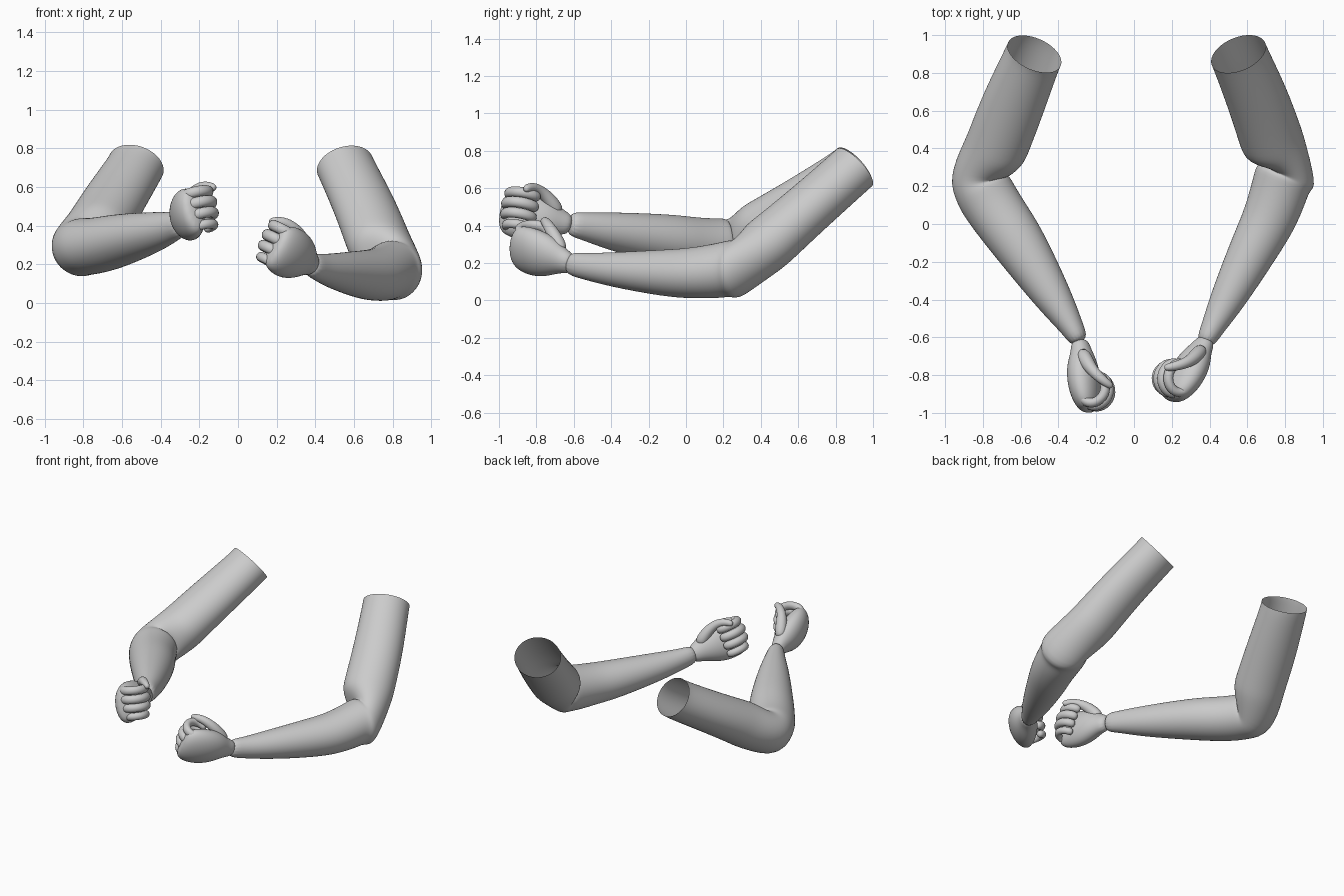
import bpy, bmesh, math
from mathutils import Vector, Matrix

cube = bpy.data.objects.get("Cube")
if cube:
    bpy.data.objects.remove(cube)

skin = bpy.data.materials.new("plain_grey")
skin.use_nodes = True
GREY = (0.6, 0.6, 0.6, 1)
skin.diffuse_color = GREY
skin.node_tree.nodes["Principled BSDF"].inputs["Base Color"].default_value = GREY


def tube(name, stations, ref, place=Matrix(), sides=12, open_start=False):
    """Loft rings (centre, side radius, ref radius, optional facing) along a path."""
    ref = Vector(ref)
    points = [Vector(s[0]) for s in stations]
    bm = bmesh.new()
    rings = []
    for i, (p, (_, ra, rb, *facing)) in enumerate(zip(points, stations)):
        before = (p - points[i - 1]).normalized() if i else Vector()
        after = (points[i + 1] - p).normalized() if i + 1 < len(points) else Vector()
        tangent = (Vector(facing[0]) if facing else before + after).normalized()
        side = tangent.cross(ref).normalized()
        up = side.cross(tangent)
        ring = []
        for k in range(sides):
            a = math.tau * k / sides
            ring.append(bm.verts.new(place @ (p + side * ra * math.cos(a) + up * rb * math.sin(a))))
        rings.append(ring)
    for r, s in zip(rings, rings[1:]):
        for k in range(sides):
            n = (k + 1) % sides
            bm.faces.new((r[k], r[n], s[n], s[k]))
    bm.faces.new(rings[-1])
    if not open_start:
        bm.faces.new(rings[0])
    bmesh.ops.recalc_face_normals(bm, faces=bm.faces)
    for f in bm.faces:
        f.smooth = True
    mesh = bpy.data.meshes.new(name)
    bm.to_mesh(mesh)
    bm.free()
    mesh.materials.append(skin)
    ob = bpy.data.objects.new(name, mesh)
    bpy.context.collection.objects.link(ob)
    sub = ob.modifiers.new("smooth", 'SUBSURF')
    sub.levels = sub.render_levels = 2
    return ob


def hand(side, wrist, forward, thumbward, mirror):
    """Fist in local axes: forward, towards the thumb, back of the hand."""
    f = Vector(forward).normalized()
    t = Vector(thumbward)
    t = (t - f * t.dot(f)).normalized()
    b = f.cross(t) * mirror
    place = Matrix.Translation(wrist) @ Matrix((f, t, b)).transposed().to_4x4()

    # palm and back of the hand
    tube(side + "_palm", [
        ((-0.03, 0, 0), .046, .056), ((0.03, 0, 0), .055, .068),
        ((0.10, .005, .005), .083, .112), ((0.18, 0, .015), .09, .138),
        ((0.26, -.005, .018), .084, .142), ((0.325, -.01, .012), .068, .128),
        ((0.355, -.01, .0), .04, .09)], (0, 1, 0), place)

    # curled fingers, index first
    for i, (name, size) in enumerate(zip(("index", "middle", "ring", "little"), (1, 1.04, 1, .88))):
        y = .085 - .058 * i
        r = .031 * size
        path = [(.25, .03), (.315, .025), (.35, -.02), (.335, -.08), (.285, -.115), (.22, -.108), (.19, -.065)]
        tube(f"{side}_{name}_finger",
             [((.2 + (x - .2) * size, y, z * size), r, r) for x, z in path],
             (0, 1, 0), place, 8)

    # thumb folded over the index finger
    tube(side + "_thumb", [
        ((.05, .04, -.01), .045, .04), ((.11, .09, -.035), .043, .043),
        ((.17, .122, -.06), .035, .035), ((.225, .13, -.095), .03, .03),
        ((.265, .112, -.13), .026, .025), ((.285, .09, -.15), .018, .016)], (0, 0, 1), place, 8)


# bare arms, open at the shoulder and folded at the inner elbow
LEFT_UPPER, LEFT_FORE = (.29, -.72, -.62), (-.44, -.89, .03)
tube("left_arm", [
    ((.553, .90, .71), .157, .139), ((.568, .865, .678), .157, .139),
    ((.66, .65, .488), .168, .142), ((.72, .47, .33), .172, .152),
    ((.742, .41, .28), .172, .156, LEFT_UPPER), ((.828, .262, .155), .16, .158),
    ((.79, .25, .175), .16, .156, LEFT_FORE), ((.77, .18, .16), .158, .152, LEFT_FORE),
    ((.72, .03, .145), .146, .138), ((.65, -.10, .145), .135, .13),
    ((.495, -.40, .165), .098, .094), ((.41, -.56, .185), .06, .068),
    ((.37, -.64, .20), .05, .062)], (0, 0, 1), sides=16, open_start=True)

RIGHT_UPPER, RIGHT_FORE = (-.33, -.79, -.52), (.52, -.845, .13)
tube("right_arm", [
    ((-.527, .90, .712), .156, .138), ((-.543, .865, .682), .156, .138),
    ((-.642, .63, .53), .172, .142), ((-.715, .44, .41), .172, .152),
    ((-.74, .38, .37), .172, .158, RIGHT_UPPER), ((-.832, .242, .275), .158, .153),
    ((-.80, .185, .293), .16, .153, RIGHT_FORE), ((-.765, .12, .292), .16, .15, RIGHT_FORE),
    ((-.69, .01, .305), .154, .146), ((-.61, -.10, .325), .148, .14),
    ((-.42, -.40, .37), .103, .105), ((-.32, -.56, .40), .06, .072),
    ((-.285, -.63, .41), .05, .065)], (0, 0, 1), sides=16, open_start=True)

# fists
hand("left", (.375, -.63, .20), (-.51, -.76, .29), (.45, .08, .78), -1)
hand("right", (-.285, -.64, .41), (.17, -.92, .22), (-.25, .30, .85), 1)
